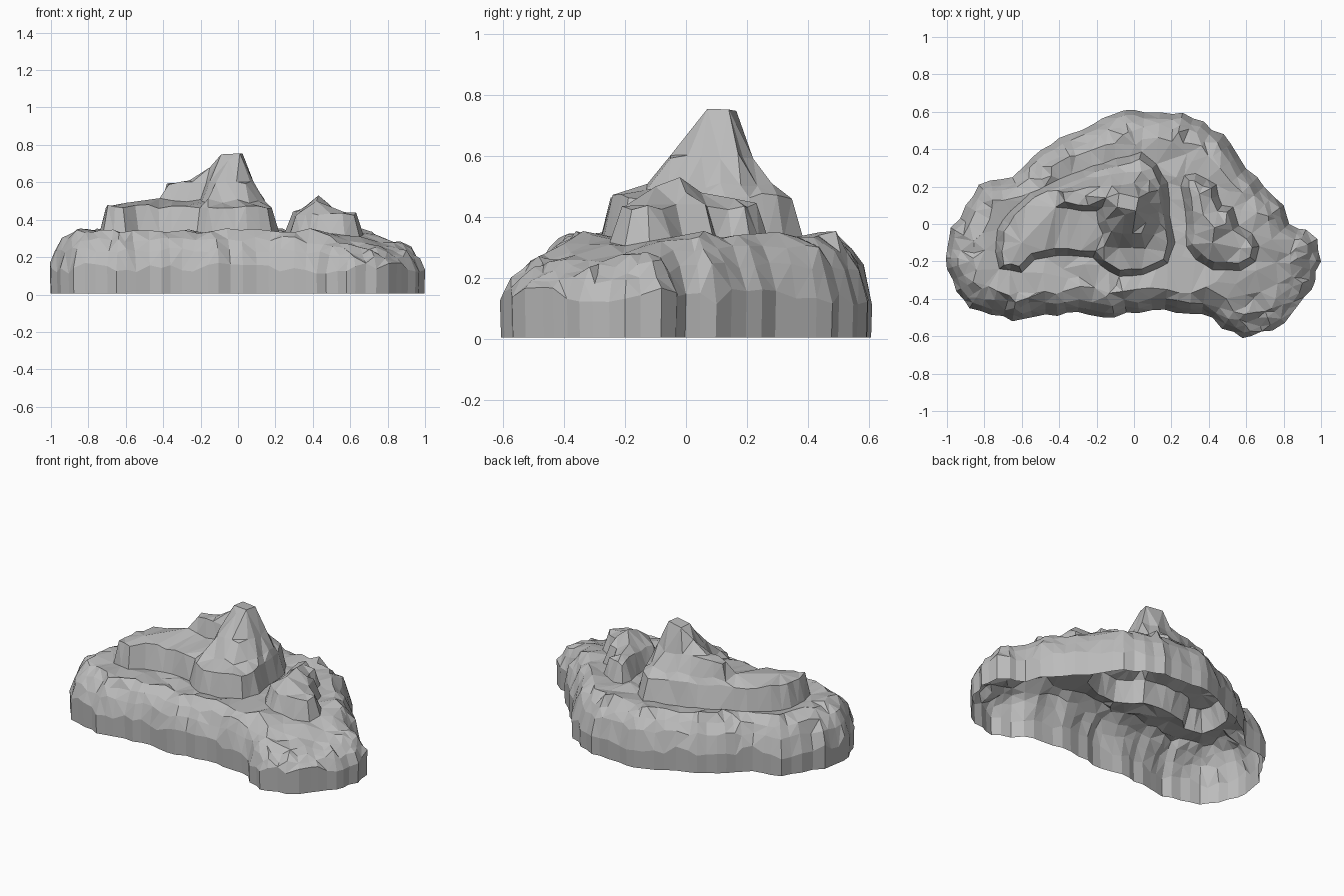
import bpy, random
from mathutils import Vector
from mathutils.geometry import delaunay_2d_cdt

random.seed(7)
cube = bpy.data.objects.get("Cube")
if cube:
    bpy.data.objects.remove(cube, do_unlink=True)

stone = bpy.data.materials.new("grey stone")
stone.use_nodes = True
grey = (0.5, 0.5, 0.5, 1)
stone.diffuse_color = grey
shader = next(n for n in stone.node_tree.nodes if n.type == 'BSDF_PRINCIPLED')
shader.inputs["Base Color"].default_value = grey
shader.inputs["Roughness"].default_value = 0.9

# Plan outlines, counterclockwise
SHORE = [(1, -.2), (.98, -.08), (.92, -.03), (.83, 0), (.8, .1), (.66, .25), (.56, .36),
         (.48, .48), (.26, .595), (0, .61), (-.1, .59), (-.4, .46), (-.54, .36), (-.65, .25),
         (-.83, .21), (-.9, .1), (-.98, -.02), (-1, -.24), (-.95, -.36), (-.88, -.45),
         (-.65, -.52), (-.3, -.47), (-.16, -.5), (.1, -.46), (.3, -.48), (.42, -.5),
         (.47, -.56), (.58, -.61), (.74, -.57), (.85, -.47), (.95, -.35)]
MAIN_TERRACE = [(-.74, -.15), (-.72, -.24), (-.6, -.26), (-.53, -.19), (-.42, -.17),
                (-.22, -.18), (-.18, -.22), (-.08, -.28), (.05, -.27), (.18, -.21),
                (.22, -.1), (.19, .05), (.18, .22), (.12, .32), (.04, .385), (-.1, .35),
                (-.4, .24), (-.55, .17), (-.66, .07), (-.73, -.03)]
SMALL_TERRACE = [(.28, 0), (.28, -.12), (.33, -.19), (.42, -.245), (.57, -.25), (.65, -.2),
                 (.67, -.12), (.63, -.05), (.56, -.01), (.53, .09), (.47, .1), (.44, .21),
                 (.33, .27), (.27, .26), (.25, .2)]
PEAK_FOOT = [(-.16, -.12), (.06, -.13), (.14, 0), (.13, .18), (.04, .28), (-.2, .25),
             (-.41, .18), (-.42, .09), (-.2, .07)]
PEAK_WAIST = [(-.12, -.04), (.04, -.05), (.085, .05), (.08, .17), (0, .22), (-.18, .2),
              (-.38, .17), (-.37, .12), (-.17, .09)]
PEAK_TOP = [(-.09, .09), (.01, .07), (.025, .14), (-.08, .165)]
CRAGS = [(-.15, .14, .68), (-.26, .15, .61), (-.05, .05, .72), (-.6, -.1, .49),
         (.43, -.02, .53), (.37, .05, .48), (.49, 0, .48), (.42, -.1, .5),
         (.35, .16, .46), (.57, -.13, .44)]


def plateau(p):
    """Ground height, sinking toward the front left lobe."""
    slope = min(max((p.x - p.y - .75) / .4, 0), 1)
    return .335 - .09 * slope


def rough(amount):
    return random.uniform(-amount, amount)


def resample(outline, step, shake):
    """Split the outline into short, slightly crooked edges."""
    points = []
    for a, b in zip(outline, outline[1:] + outline[:1]):
        a, b = Vector(a), Vector(b)
        count = max(1, round((b - a).length / step))
        for i in range(count):
            p = a.lerp(b, i / count)
            points.append(p + Vector((rough(shake), rough(shake))) if i else p)
    return points


def inset(points, distance):
    """Move every point inward along its own normal."""
    moved = []
    for i, p in enumerate(points):
        along = (points[(i + 1) % len(points)] - points[i - 1]).normalized()
        moved.append(p + Vector((-along.y, along.x)) * distance * random.uniform(.8, 1.2))
    return moved


def inside(p, poly):
    hit = False
    for a, b in zip(poly, poly[1:] + poly[:1]):
        if (a.y > p.y) != (b.y > p.y) and p.x < a.x + (b.x - a.x) * (p.y - a.y) / (b.y - a.y):
            hit = not hit
    return hit


def add_object(name, verts, faces):
    mesh = bpy.data.meshes.new(name)
    mesh.from_pydata(verts, [], faces)
    mesh.materials.append(stone)
    mesh.update()
    obj = bpy.data.objects.new(name, mesh)
    bpy.context.collection.objects.link(obj)


points, edges = [], []


def add_ring(flat, height, shake):
    """Add one closed contour; height is a number or a rule."""
    start, n = len(points), len(flat)
    for p in flat:
        z = height(p) if callable(height) else height
        points.append(Vector((p.x, p.y, z + rough(shake))))
    edges.extend((start + i, start + (i + 1) % n) for i in range(n))
    return points[start:]


# Shore cliff and sloping rim
shore = resample(SHORE, .06, .012)
rim_top = add_ring(shore, .14, .03)
for distance, rise in ((.03, .5), (.07, .8), (.125, 1.03)):
    ring = inset(shore, distance)
    add_ring(ring, lambda p: .14 + (plateau(p) - .14) * rise, .014)
rim_inner = ring

# Terraces standing on the plateau
terraces = []
for outline, top, depth in ((MAIN_TERRACE, .47, .035), (SMALL_TERRACE, .435, .04)):
    foot = resample(outline, .07, .006)
    terraces.append(inset(foot, -.03))
    add_ring(foot, lambda p: plateau(p) - .005, .004)
    add_ring(inset(foot, depth), top, .012)

# Peak, built from rising contours
add_ring(resample(PEAK_FOOT, .07, .008), .5, .015)
add_ring(resample(PEAK_WAIST, .06, .008), .6, .012)
add_ring(resample(PEAK_TOP, .1, 0), .75, .005)
points.extend(Vector(c) for c in CRAGS)

# Loose bumps over the open plateau
for _ in range(420):
    p = Vector((rough(1), rough(.6)))
    spaced = all((p - q.to_2d()).length > .045 for q in points)
    if spaced and inside(p, rim_inner) and not any(inside(p, t) for t in terraces):
        points.append(Vector((p.x, p.y, plateau(p) + rough(.014))))

# Triangulated ground, hollow underneath
flat, _, faces, sources, _, _ = delaunay_2d_cdt([p.to_2d() for p in points], edges, [], 1, 1e-5)
verts = []
for p, source in zip(flat, sources):
    origin = points[source[0]] if source else min(points, key=lambda q: (q.to_2d() - p).length)
    verts.append((p.x, p.y, origin.z))
add_object("rock_ground", verts, faces)

# Upright cliff wall, open at the bottom
n = len(rim_top)
base = [Vector((p.x, p.y, .005)) for p in inset(shore, .004)]
wall = [(i, (i + 1) % n, n + (i + 1) % n, n + i) for i in range(n)]
add_object("cliff_wall", base + rim_top, wall)
